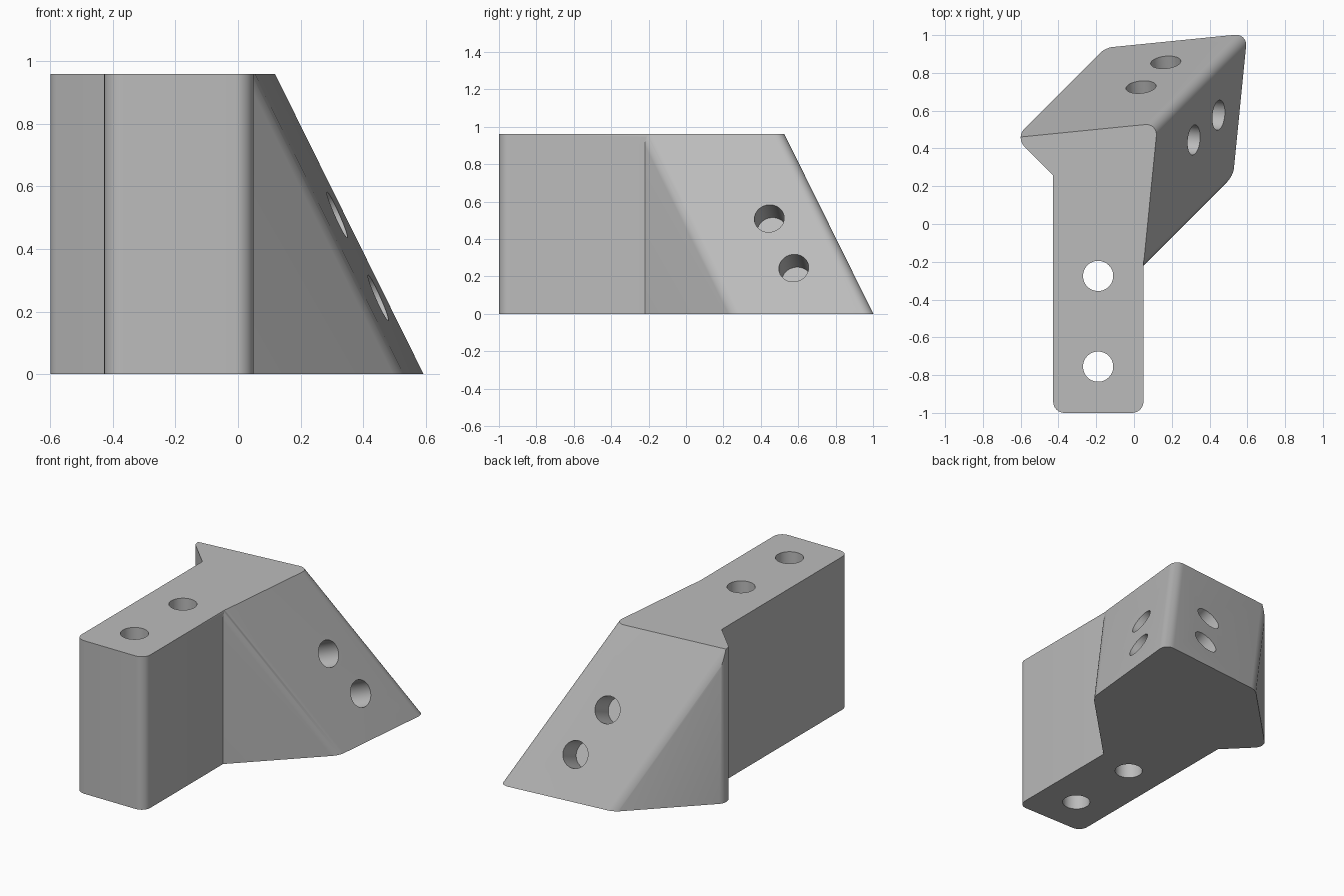
import bpy, bmesh
from mathutils import Vector

cube = bpy.data.objects.get("Cube")
if cube:
    bpy.data.objects.remove(cube, do_unlink=True)

HEIGHT = 0.96
DIAGONAL = Vector((-0.475, -0.475, HEIGHT))   # direction shared by both slopes

grey = bpy.data.materials.new("plain grey")
grey.use_nodes = True
grey.diffuse_color = (0.5, 0.5, 0.5, 1)
grey.node_tree.nodes["Principled BSDF"].inputs["Base Color"].default_value = (0.5, 0.5, 0.5, 1)


def add_object(name, bm):
    bmesh.ops.recalc_face_normals(bm, faces=bm.faces)
    mesh = bpy.data.meshes.new(name)
    bm.to_mesh(mesh)
    bm.free()
    mesh.materials.append(grey)
    obj = bpy.data.objects.new(name, mesh)
    bpy.context.collection.objects.link(obj)
    return obj


def prism(name, outline, start, sweep, rounding=None):
    """Sweep a plan outline; rounding maps corner index to fillet width."""
    bm = bmesh.new()
    low = [bm.verts.new(Vector((x, y, 0)) + start) for x, y in outline]
    high = [bm.verts.new(v.co + sweep) for v in low]
    bm.faces.new(low)
    bm.faces.new(high)
    n = len(low)
    for i in range(n):
        j = (i + 1) % n
        bm.faces.new((low[i], low[j], high[j], high[i]))
    edges = [(bm.edges.get((low[i], high[i])), w) for i, w in (rounding or {}).items()]
    for edge, width in edges:
        bmesh.ops.bevel(bm, geom=[edge], offset=width, offset_type='OFFSET',
                        segments=8, profile=0.5, affect='EDGES')
    return add_object(name, bm)


def drill(centre, axis, length):
    """Cylinder centred on a point, along an axis."""
    bm = bmesh.new()
    turn = Vector(axis).to_track_quat('Z', 'Y').to_matrix().to_4x4()
    turn.translation = centre
    bmesh.ops.create_cone(bm, cap_ends=True, segments=48, radius1=0.08,
                          radius2=0.08, depth=length, matrix=turn)
    return add_object("drill", bm)


def combine(obj, tool, operation):
    mod = obj.modifiers.new(operation.lower(), 'BOOLEAN')
    mod.operation = operation
    mod.solver = 'EXACT'
    mod.object = tool
    bpy.context.view_layer.objects.active = obj
    bpy.ops.object.modifier_apply(modifier=mod.name)
    bpy.data.objects.remove(tool, do_unlink=True)


up = Vector((0, 0, HEIGHT + 0.2))
below = Vector((0, 0, -0.1))

# Wedge with two sloping faces, rounded along the diagonal edges
wedge = [(0.525, 0.255), (0.6, 1.008), (-0.153, 0.933), (-1.253, -0.167), (-0.575, -0.845)]
bracket = prism("angled_bracket", wedge, DIAGONAL * -0.2, DIAGONAL * 1.5,
                {0: 0.035, 1: 0.06, 2: 0.035})

# Trim the front of the wedge square, with a rounded left corner
trim = [(-0.627, 0.457), (0.4, -0.57), (1.6, 0.63), (0.573, 1.657)]
combine(bracket, prism("trim", trim, below, up, {0: 0.065}), 'INTERSECT')

# Straight arm
arm = [(-0.428, -1), (0.05, -1), (0.05, 0.3), (-0.428, 0.3)]
combine(bracket, prism("arm", arm, below, up, {0: 0.06, 1: 0.06}), 'UNION')

# Level top and bottom
slab = [(-2, -2), (2, -2), (2, 2), (-2, 2)]
combine(bracket, prism("slab", slab, Vector(), Vector((0, 0, HEIGHT))), 'INTERSECT')

# Through holes in the arm
for y in (-0.755, -0.275):
    combine(bracket, drill((-0.19, y, 0.5), (0, 0, 1), 2), 'DIFFERENCE')

# Blind holes square to each slope, mirrored across the diagonal
for x, y, z in ((0.318, 0.445, 0.51), (0.449, 0.576, 0.245)):
    combine(bracket, drill((x, y, z), (0.91, -0.09, 0.405), 0.34), 'DIFFERENCE')
    combine(bracket, drill((y - 0.408, x + 0.408, z), (-0.09, 0.91, 0.405), 0.34), 'DIFFERENCE')

bpy.ops.object.select_all(action='DESELECT')
bracket.select_set(True)
bpy.context.view_layer.objects.active = bracket
bpy.ops.object.shade_smooth_by_angle(angle=0.45)
